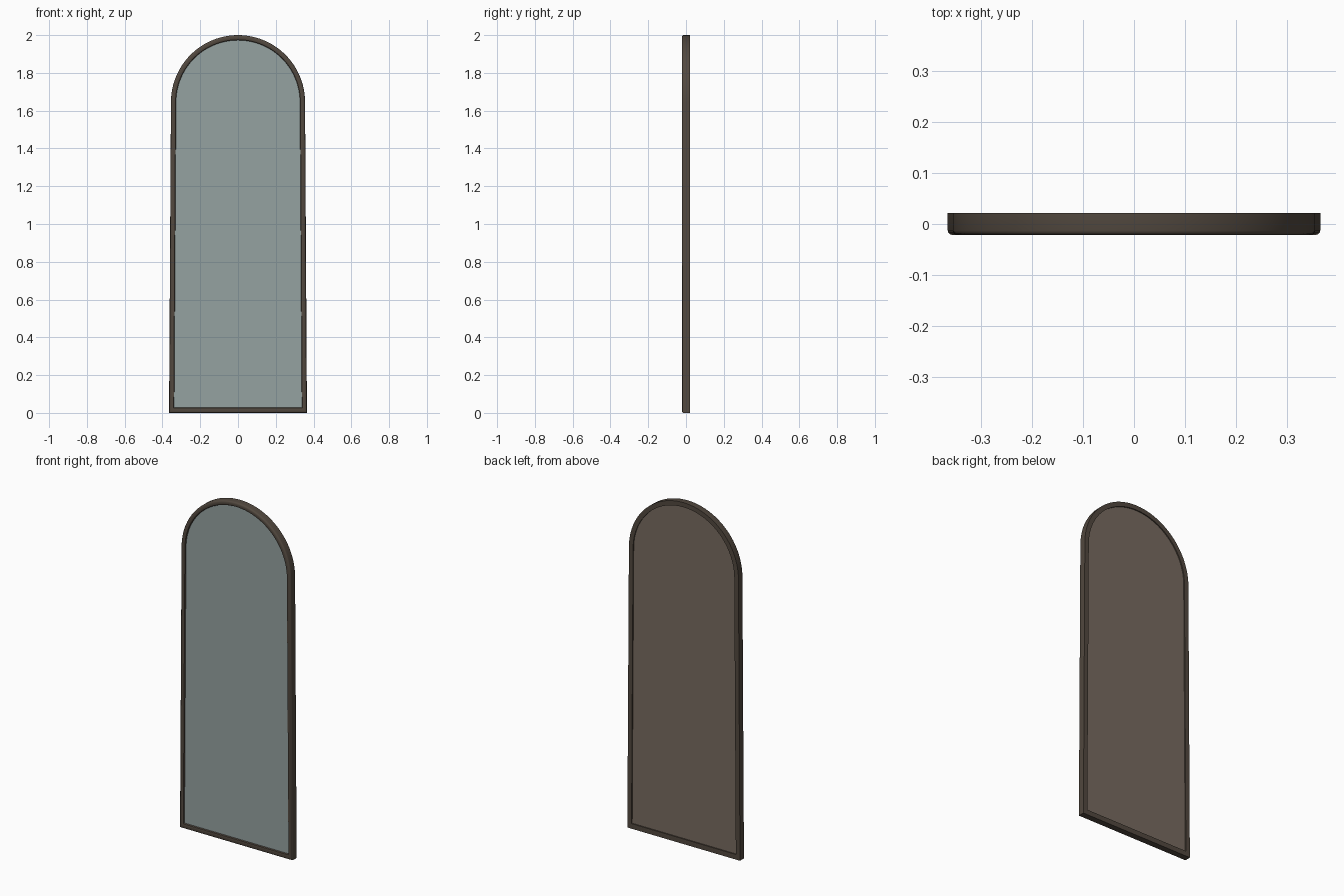
import bpy, bmesh, math

if "Cube" in bpy.data.objects:
    bpy.data.objects.remove(bpy.data.objects["Cube"])

SPRING, RAD, FOOT, SEG = 1.645, 0.355, 0.365, 48


def material(name, rgb):
    m = bpy.data.materials.new(name)
    m.diffuse_color = (*rgb, 1)
    m.use_nodes = True
    m.node_tree.nodes["Principled BSDF"].inputs["Base Color"].default_value = m.diffuse_color
    return m


frame_mat = material("dark bronze", (0.085, 0.066, 0.050))
glass_mat = material("mirror glass", (0.30, 0.36, 0.355))
back_mat = material("brown backing", (0.185, 0.145, 0.115))


def outline(d):
    """Slightly tapered arch outline, moved inward by d; (x, z) points."""
    pts = [(FOOT - d, d * 1.1)]
    for i in range(SEG + 1):
        a = math.pi * i / SEG
        pts.append(((RAD - d) * math.cos(a), SPRING + (RAD - d) * math.sin(a)))
    pts.append((-(FOOT - d), d * 1.1))
    return pts


def finish(bm, name, mat, smooth=False):
    bmesh.ops.recalc_face_normals(bm, faces=bm.faces)
    me = bpy.data.meshes.new(name)
    bm.to_mesh(me)
    bm.free()
    ob = bpy.data.objects.new(name, me)
    bpy.context.collection.objects.link(ob)
    me.materials.append(mat)
    if smooth:
        bpy.ops.object.select_all(action='DESELECT')
        ob.select_set(True)
        bpy.context.view_layer.objects.active = ob
        bpy.ops.object.shade_smooth_by_angle(angle=math.radians(35))
    return ob


# Frame: closed cross-section (inward offset, y), rounded on the front edges
profile = [(0, 0.0215), (0, -0.0125), (0.001, -0.0165), (0.0035, -0.0195),
           (0.008, -0.0215), (0.020, -0.0215), (0.0245, -0.0195),
           (0.027, -0.015), (0.027, 0.0215)]
bm = bmesh.new()
rings = [[bm.verts.new((x, y, z)) for x, z in outline(d)] for d, y in profile]
for k, ring in enumerate(rings):
    nxt = rings[(k + 1) % len(rings)]
    n = len(ring)
    for i in range(n):
        j = (i + 1) % n
        bm.faces.new((ring[i], ring[j], nxt[j], nxt[i]))
finish(bm, "frame", frame_mat, True)


# Flat arched panels set inside the frame
def panel(name, y0, y1, mat):
    bm = bmesh.new()
    loops = [[bm.verts.new((x, y, z)) for x, z in outline(0.026)] for y in (y0, y1)]
    for loop in loops:
        bm.faces.new(loop)
    n = len(loops[0])
    for i in range(n):
        j = (i + 1) % n
        bm.faces.new((loops[0][i], loops[0][j], loops[1][j], loops[1][i]))
    finish(bm, name, mat)


panel("mirror_glass", -0.012, -0.006, glass_mat)
panel("back_panel", 0.008, 0.015, back_mat)
